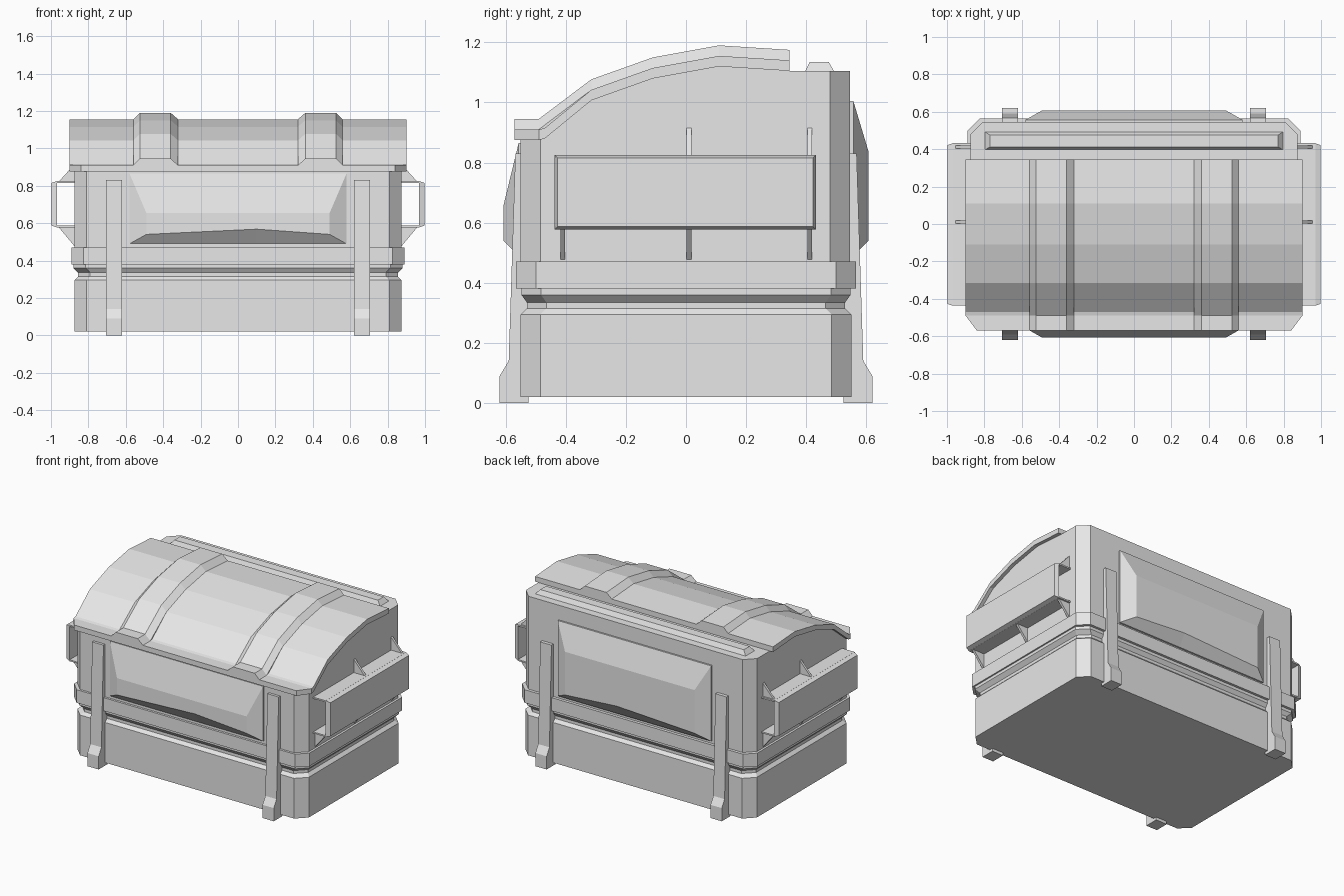
import bpy
import bmesh

cube = bpy.data.objects.get("Cube")
if cube:
    bpy.data.objects.remove(cube, do_unlink=True)

grey = bpy.data.materials.new("plain grey")
grey.use_nodes = True
grey.diffuse_color = (0.8, 0.8, 0.8, 1)
grey.node_tree.nodes["Principled BSDF"].inputs["Base Color"].default_value = (0.8, 0.8, 0.8, 1)


def loft(name, rings):
    """Skin a run of equal-length rings and cap both ends."""
    bm = bmesh.new()
    loops = [[bm.verts.new(p) for p in ring] for ring in rings]
    n = len(loops[0])
    for a, b in zip(loops, loops[1:]):
        for i in range(n):
            j = (i + 1) % n
            bm.faces.new((a[i], a[j], b[j], b[i]))
    bm.faces.new(loops[0])
    bm.faces.new(loops[-1])
    bmesh.ops.recalc_face_normals(bm, faces=bm.faces)
    mesh = bpy.data.meshes.new(name)
    bm.to_mesh(mesh)
    bm.free()
    obj = bpy.data.objects.new(name, mesh)
    bpy.context.collection.objects.link(obj)
    mesh.materials.append(grey)
    return obj


def octagon(hx, hy, z, c=0.065):
    quarter = [(hx, hy - c), (hx - c, hy)]
    half = quarter + [(-x, y) for x, y in reversed(quarter)]
    return [(x, y, z) for x, y in half + [(-x, -y) for x, y in half]]


def box_ring(x0, x1, y0, y1, z):
    return [(x0, y0, z), (x1, y0, z), (x1, y1, z), (x0, y1, z)]


# Lower tub with a pinched groove, and the band above it
tub = [(0.875, 0.55, 0.02), (0.875, 0.55, 0.295), (0.855, 0.53, 0.315),
       (0.855, 0.53, 0.335), (0.88, 0.548, 0.36), (0.88, 0.548, 0.39)]
loft("lower_tub", [octagon(*level) for level in tub])
loft("rim_band", [octagon(0.89, 0.565, z) for z in (0.38, 0.47)])

# Curve shared by the body top, lid and ribs: y, z of the lid underside
arch = [(-0.47, 0.88), (-0.315, 1.007), (-0.11, 1.08), (0.11, 1.12), (0.345, 1.105)]


def slab(name, stations):
    """Stations are y, half width, bottom z, top z."""
    loft(name, [[(-w, y, lo), (w, y, lo), (w, y, hi), (-w, y, hi)]
                for y, w, lo, hi in stations])


# Upper body with cut corners, following the arch
body = [(-0.55, 0.81, 0.88), (-0.485, 0.875, 0.88)]
body += [(y, 0.875, z) for y, z in arch]
body += [(0.48, 0.875, 1.105), (0.545, 0.81, 1.105)]
slab("upper_body", [(y, w, 0.46, z) for y, w, z in body])

# Curved lid with a flat front lip
lid = [(-0.57, 0.84, 0.875, 0.91), (-0.49, 0.9, 0.875, 0.91)]
lid += [(y, 0.9, z, z + 0.035) for y, z in arch]
slab("lid", lid)

# Two raised ribs over the lid
rib_path = [(-0.57, 0.91), (-0.49, 0.91)] + [(y, z + 0.035) for y, z in arch[1:]]
for side, name in ((-1, "right_rib"), (1, "left_rib")):
    loft(name, [[(side * x, y, z + dz) for x, dz in
                 ((0.32, -0.01), (0.32, 0), (0.36, 0.035),
                  (0.525, 0.035), (0.56, 0), (0.56, -0.01))]
                for y, z in rib_path])

# Hinge bar behind the lid
loft("hinge_bar", [box_ring(-0.8, 0.8, 0.395, 0.495, 1.1),
                   box_ring(-0.77, 0.77, 0.412, 0.475, 1.135)])


# Bulging panels on front and back
def panel(name, side, top, shoulder):
    def ring(w, y, lo, mid, hi):
        return [(x, side * y, z) for x, z in
                ((-w, lo), (0.1, mid), (w, lo), (w, hi), (-w, hi))]
    loft(name, [ring(0.58, 0.53, 0.49, 0.49, top),
                ring(0.58, 0.557, 0.49, 0.49, top),
                ring(0.49, 0.608, 0.54, 0.568, shoulder)])


panel("front_panel", -1, 0.865, 0.655)
panel("back_panel", 1, 1.005, 0.835)

# Upright legs with flared feet
leg = [(0.525, 0), (0.62, 0), (0.62, 0.09), (0.59, 0.14), (0.568, 0.83), (0.525, 0.83)]
for sx, sx_name in ((-1, "right"), (1, "left")):
    for sy, sy_name in ((-1, "front"), (1, "back")):
        loft(f"{sy_name}_{sx_name}_leg",
             [[(sx * x, sy * y, z) for y, z in leg] for x in (0.62, 0.705)])

# Fork sleeves: open-ended channels braced by triangular gussets
for s, name in ((-1, "right"), (1, "left")):
    def plate(part, x0, x1, z0, z1, inset=0.0):
        loft(f"{name}_sleeve_{part}",
             [[(s * x, -0.437 + i, z0 + i), (s * x, 0.432 - i, z0 + i),
               (s * x, 0.432 - i, z1 - i), (s * x, -0.437 + i, z1 - i)]
              for x, i in ((x0, 0), (x1, inset))])
    plate("outer", 0.968, 0.998, 0.577, 0.825, 0.01)
    plate("top", 0.87, 0.97, 0.815, 0.825)
    plate("bottom", 0.87, 0.97, 0.577, 0.587)

    def gusset(part, y, z_plate, z_wall):
        loft(f"{name}_{part}_gusset",
             [[(s * 0.87, y + d, z_plate), (s * 0.96, y + d, z_plate),
               (s * 0.87, y + d, z_wall)] for d in (-0.008, 0.008)])
    for y in (-0.41, 0.01, 0.412):
        gusset("lower", y, 0.58, 0.472)
        if y > 0:
            gusset("upper", y, 0.82, 0.92)
